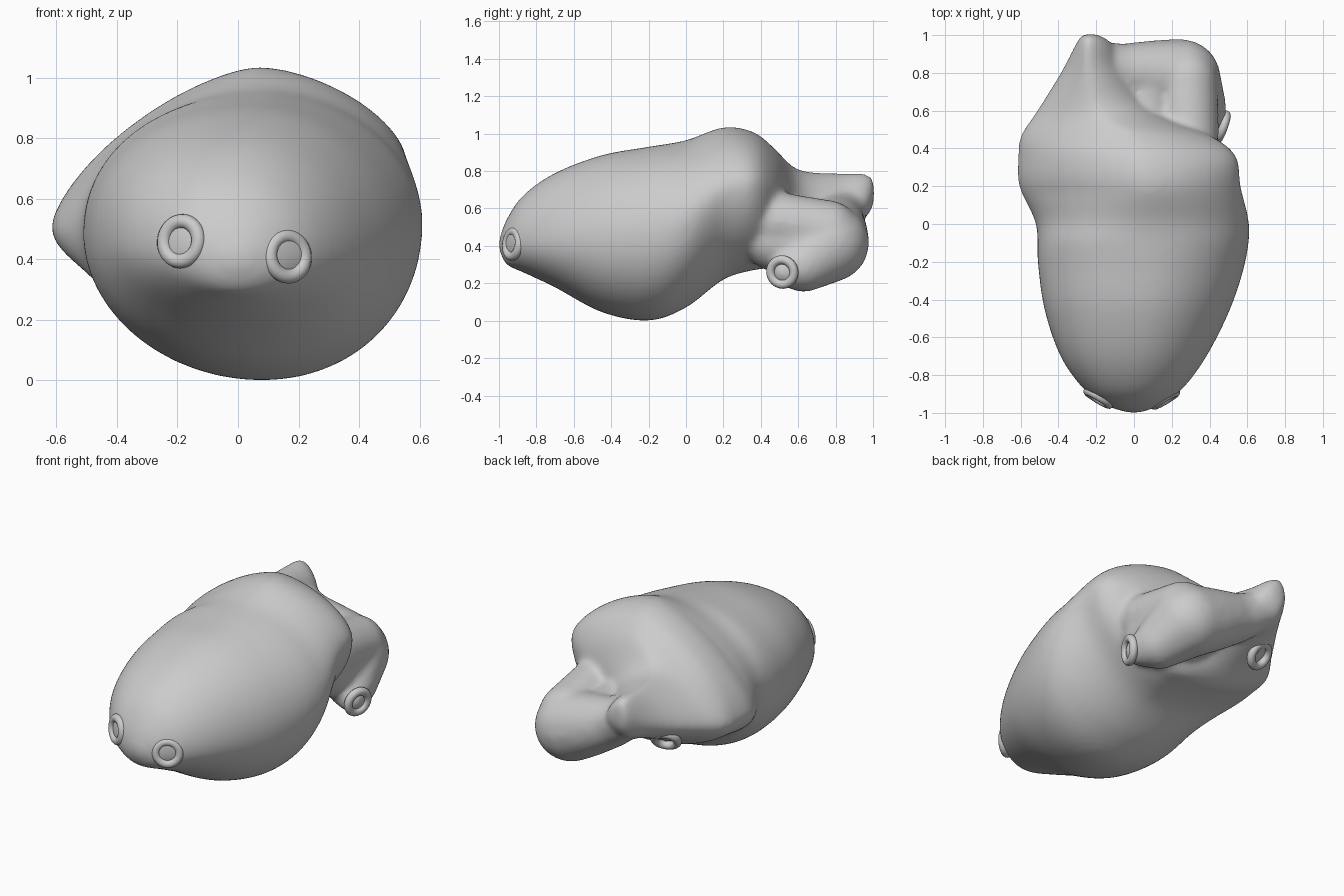
import bpy, bmesh, math
from mathutils import Vector, Matrix

if "Cube" in bpy.data.objects:
    bpy.data.objects.remove(bpy.data.objects["Cube"])

# Body sections: y, left x, right x, bottom z, top z, peak x, left z, right z
ROWS = [
    (-1.00, -.03, .03, .38, .43, .00, .40, .40),
    (-.96, -.15, .14, .30, .54, .00, .42, .41),
    (-.87, -.27, .26, .258, .67, .00, .44, .42),
    (-.70, -.39, .385, .178, .79, .02, .46, .43),
    (-.45, -.475, .51, .045, .885, .05, .47, .44),
    (-.20, -.51, .59, .00, .93, .08, .48, .47),
    (.00, -.52, .61, .07, .965, .08, .49, .54),
    (.20, -.61, .565, .22, 1.035, .07, .50, .70),
    (.36, -.615, .54, .27, 1.01, .04, .51, .73),
    (.47, -.60, .40, .29, .925, .00, .52, .70),
    (.60, -.515, .10, .39, .81, -.19, .54, .60),
    (.80, -.39, -.04, .48, .79, -.24, .59, .58),
    (.95, -.31, -.11, .54, .79, -.25, .66, .62),
    (1.005, -.28, -.19, .62, .76, -.24, .70, .68),
]
# Fullness of the quarters (upper right, upper left, lower left, lower right)
FRONT, REAR = (1.04, .93, 1.02, .97), (1.2, 1.36, 1.08, 1.08)


def catmull(a, b, c, d, t):
    return [.5 * (2*q + (r-p)*t + (2*p-5*q+4*r-s)*t*t + (3*q-p-3*r+s)*t**3)
            for p, q, r, s in zip(a, b, c, d)]


def section(bm, row, n=48):
    y, xl, xr, zb, zt, xc, zl, zr = row
    w = min(1, max(0, (y + .08) / .25))
    ring = []
    for i in range(n):
        a = 2 * math.pi * i / n
        c, s = math.cos(a), math.sin(a)
        q = i * 4 // n
        power = FRONT[q] * (1 - w) + REAR[q] * w
        x0, z0 = (xr, zr) if c >= 0 else (xl, zl)
        z1 = zt if s >= 0 else zb
        ring.append(bm.verts.new((xc + (x0 - xc) * abs(c) ** power, y,
                                  z0 + (z1 - z0) * abs(s) ** power)))
    return ring


# Main body: smooth loft through the sections
bm = bmesh.new()
rings = []
last = len(ROWS) - 1
for k in range(last):
    pts = [ROWS[max(0, min(last, k + j))] for j in (-1, 0, 1, 2)]
    rings += [section(bm, catmull(*pts, s / 6)) for s in range(6)]
rings.append(section(bm, ROWS[-1]))
for a, b in zip(rings, rings[1:]):
    for i in range(len(a)):
        j = (i + 1) % len(a)
        bm.faces.new((a[i], a[j], b[j], b[i]))
bm.faces.new(rings[0])
bm.faces.new(rings[-1])


def capsule(bm, p, q):
    """Convex hull round two spheres given as (x, y, z, radius)."""
    tmp = bmesh.new()
    for x, y, z, r in (p, q):
        bmesh.ops.create_icosphere(tmp, subdivisions=3, radius=r,
                                   matrix=Matrix.Translation((x, y, z)))
    res = bmesh.ops.convex_hull(tmp, input=tmp.verts)
    inner = [g for g in res['geom_interior'] if isinstance(g, bmesh.types.BMVert)]
    bmesh.ops.delete(tmp, geom=inner, context='VERTS')
    me = bpy.data.meshes.new("tmp")
    tmp.to_mesh(me)
    tmp.free()
    bm.from_mesh(me)
    bpy.data.meshes.remove(me)


# Rear right lobe curling from the side opening to the back
lobe = [(.41, .53, .262, .08), (.34, .63, .30, .148), (.25, .77, .415, .21),
        (.12, .79, .46, .185), (-.06, .81, .53, .145), (-.2, .86, .6, .11)]
for p, q in zip(lobe, lobe[1:]):
    capsule(bm, p, q)
# Filling between the lobe and the body, and the left opening
capsule(bm, (.26, .48, .43, .17), (.25, .74, .43, .2))
capsule(bm, (.29, .48, .53, .16), (.28, .76, .48, .165))
capsule(bm, (.08, .50, .50, .16), (.05, .78, .49, .15))
capsule(bm, (-.33, .64, .49, .07), (-.28, .54, .56, .11))

bmesh.ops.recalc_face_normals(bm, faces=bm.faces)
mesh = bpy.data.meshes.new("body")
bm.to_mesh(mesh)
bm.free()
body = bpy.data.objects.new("body", mesh)
bpy.context.collection.objects.link(body)

# Fuse everything into one soft skin
rm = body.modifiers.new("fuse", 'REMESH')
rm.mode = 'VOXEL'
rm.voxel_size = .016
rm.use_smooth_shade = True
sm = body.modifiers.new("soften", 'SMOOTH')
sm.factor = .5
sm.iterations = 18


# Raised rings round the four openings
def rim(name, loc, normal):
    rot = Vector(normal).to_track_quat('Z', 'Y').to_euler()
    bpy.ops.mesh.primitive_torus_add(location=loc, rotation=rot, major_radius=.066,
                                     minor_radius=.024, major_segments=40,
                                     minor_segments=14)
    bpy.context.object.name = name
    bpy.ops.object.shade_smooth()


rim("front_left_rim", (-.187, -.92, .46), (-.50, -.83, .10))
rim("front_right_rim", (.163, -.925, .41), (.50, -.84, .10))
rim("rear_right_rim", (.465, .515, .26), (.92, -.33, -.12))
rim("rear_left_rim", (-.345, .69, .45), (-.30, .72, -.60))
